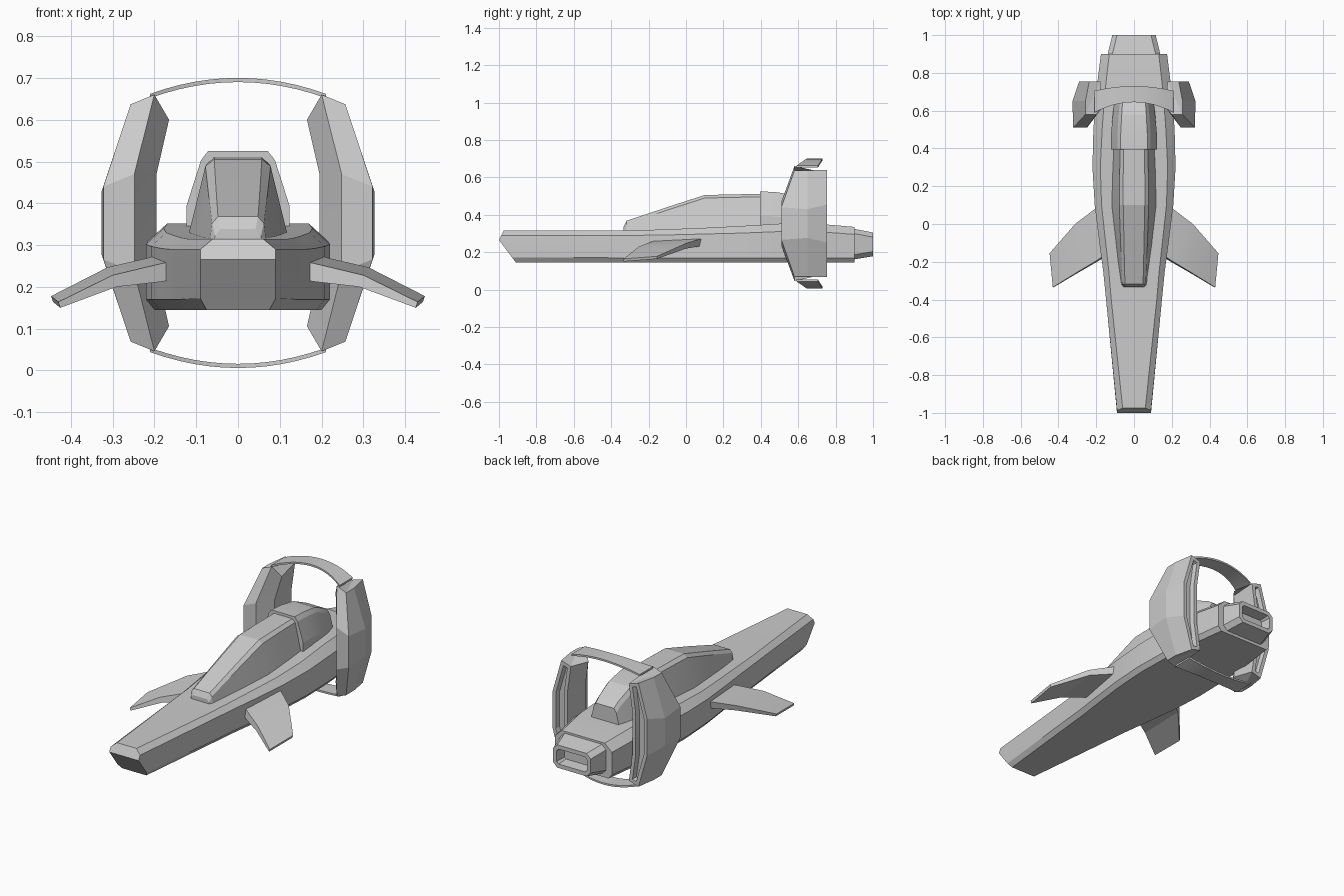
import bpy, bmesh, math

if "Cube" in bpy.data.objects:
    bpy.data.objects.remove(bpy.data.objects["Cube"])


def loft(name, rings, flip=False, recess=None):
    """Skin rings of 3D points; caps are strips so slanted ends stay clean.
    recess = (face test, rim width, depth) sinks an opening into some faces."""
    bm = bmesh.new()
    vs = [[bm.verts.new((-p[0], p[1], p[2]) if flip else p) for p in r] for r in rings]
    n = len(rings[0])
    for a, b in zip(vs, vs[1:]):
        for i in range(n):
            j = (i + 1) % n
            bm.faces.new((a[i], a[j], b[j], b[i]))
    for r in (vs[0], vs[-1]):
        for i in range(n // 2 - 1):
            bm.faces.new((r[i], r[i + 1], r[n - 2 - i], r[n - 1 - i]))
    bmesh.ops.recalc_face_normals(bm, faces=bm.faces[:])
    if recess:
        test, rim, depth = recess
        bm.normal_update()
        faces = [f for f in bm.faces if test(f)]
        bmesh.ops.inset_region(bm, faces=faces, thickness=rim, use_even_offset=True)
        bmesh.ops.inset_region(bm, faces=faces, thickness=0.006, depth=-depth,
                               use_even_offset=True)
    me = bpy.data.meshes.new(name)
    bm.to_mesh(me)
    bm.free()
    ob = bpy.data.objects.new(name, me)
    bpy.context.collection.objects.link(ob)
    bpy.ops.object.select_all(action='DESELECT')
    ob.select_set(True)
    bpy.context.view_layer.objects.active = ob
    bpy.ops.object.shade_smooth_by_angle(angle=math.radians(12))
    return ob


def sym(half):
    """Close a right-hand half profile (bottom to top) with its mirror image."""
    return half + [(-x, y, z) for x, y, z in reversed(half)]


# Hull: chamfered box, slanted nose
hull = [sym([(.075, -.91, .145), (.09, -.93, .172), (.09, -1, .265),
             (.09, -.987, .29), (.06, -.975, .315)])]
for y, w, t, c in [(-.4, .148, .315, .025), (-.25, .163, .317, .027), (-.1, .183, .322, .03),
                   (.1, .208, .33, .033), (.3, .22, .34, .038), (.5, .215, .352, .042),
                   (.7, .2, .352, .042), (.9, .175, .335, .04)]:
    hull.append(sym([(w - .02, y, .145), (w, y, .17), (w, y, .265), (w, y, t - c),
                     (w - c * 1.1, y, t)]))
loft("hull", hull)

# Tail nozzle with recessed opening
loft("tail_nozzle",
     [sym([(w - .025, y, b), (w, y, b + .025), (w, y, t - .025), (w - .025, y, t)])
      for y, w, b, t in [(.88, .144, .158, .328), (1, .115, .178, .305)]],
     recess=(lambda f: f.normal.y > .9, .022, .06))

# Canopy and the housing behind it
loft("canopy",
     [sym([(w, y, .29), (s, y, t - .016), (a, y, t)])
      for y, w, s, a, t in [(-.333, .06, .055, .042, .338), (-.318, .07, .062, .048, .368),
                            (-.1, .102, .071, .053, .441), (.1, .127, .078, .057, .505),
                            (.25, .125, .076, .057, .509), (.41, .12, .074, .056, .511)]])
loft("canopy_housing",
     [sym([(w, y, .3), (w, y, t - .13), (w * .72, y, t - .022), (w * .58, y, t)])
      for y, w, t in [(.395, .123, .525), (.48, .121, .521), (.58, .112, .505),
                      (.68, .1, .46), (.71, .096, .435)]])

# Curved side pods with rear slots: mid and tip rings, mirrored about z = MID
MID = .353
tip = [(.2, .58, .66), (.257, .58, .637), (.257, .65, .637),
       (.237, .755, .64), (.178, .755, .622), (.165, .62, .6)]
bend = [(.248, .51, .47), (.322, .51, .44), (.326, .65, .43),
        (.29, .755, .455), (.2, .755, .468), (.195, .6, .47)]
low = lambda ring: [(x, y, 2 * MID - z) for x, y, z in ring]
for side in ("left", "right"):
    loft(side + "_pod", [tip, bend, low(bend), low(tip)], flip=side == "left",
         recess=(lambda f: f.normal.y > .9 and f.calc_center_median().y > .74, .02, .025))

# Thin arches joining the pods above and below
for name, s in (("upper_arch", 1), ("lower_arch", -1)):
    rings = []
    for i in range(-6, 7):
        x = .21 * i / 6
        k = 1 - (i / 6) ** 2
        z, y0, y1 = .309 + .038 * k, .59 + .055 * k, .705 + .025 * k
        rings.append([(x, y0, MID + s * (z - .01)), (x, y1, MID + s * (z - .01)),
                      (x, y1, MID + s * z), (x, y0, MID + s * z)])
    loft(name, rings)

# Forward-swept drooping fins: front x, y, z then back x, y, z, thickness
for side in ("left", "right"):
    rings = []
    for fx, fy, fz, bx, by, bz, h in [(.14, -.155, .266, .14, .14, .285, .045),
                                      (.2, -.195, .252, .2, .085, .273, .04),
                                      (.3, -.255, .228, .312, .0, .247, .028),
                                      (.43, -.335, .164, .447, -.155, .178, .014)]:
        rings.append([(fx, fy, fz), (bx, by, bz), (bx - h / 3, by, bz - h), (fx - h / 3, fy, fz - h)])
    loft(side + "_fin", rings, flip=side == "left")
